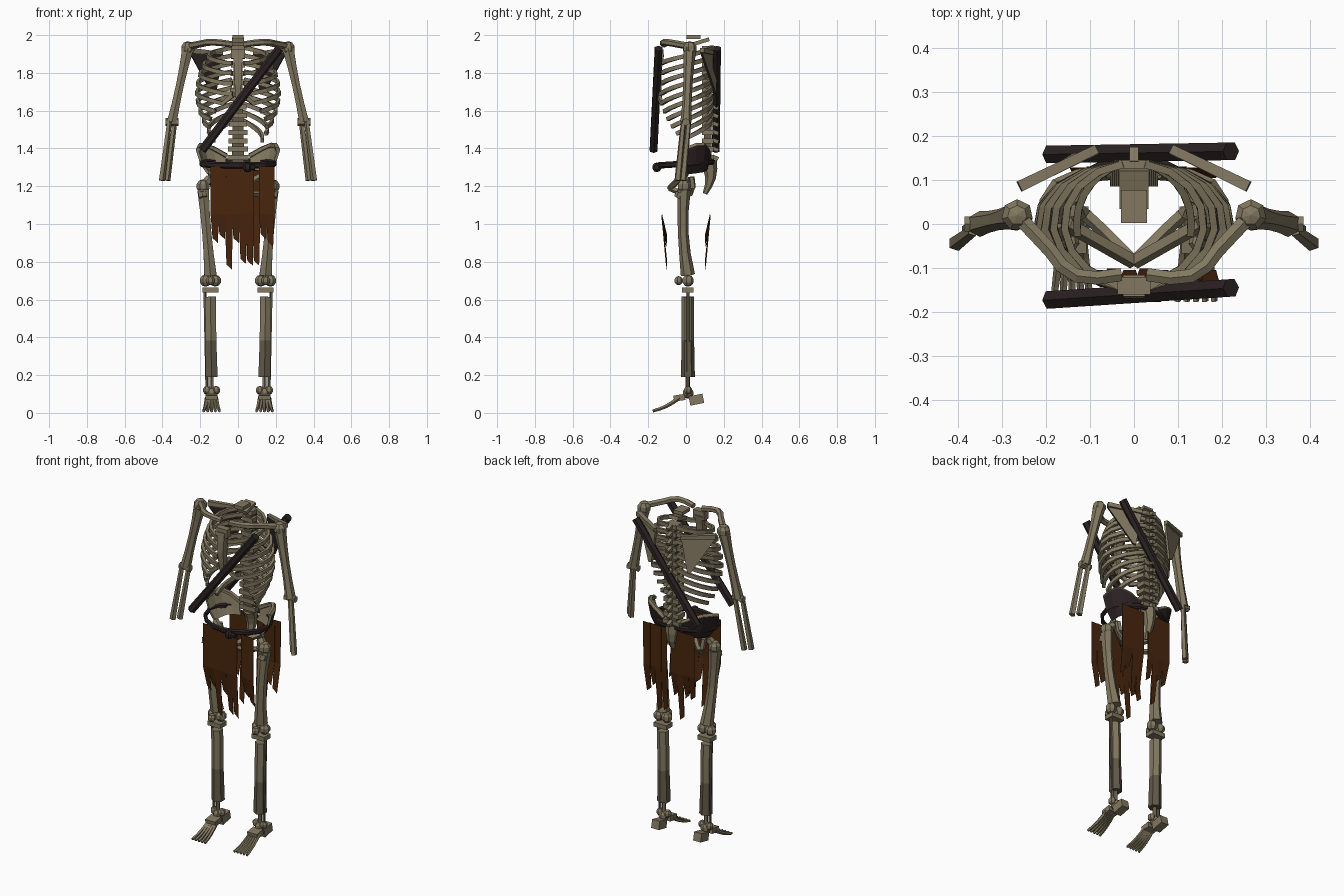
import bpy, bmesh, math
from mathutils import Vector, Matrix

if "Cube" in bpy.data.objects:
    bpy.data.objects.remove(bpy.data.objects["Cube"])


def material(name, *rgb):
    mat = bpy.data.materials.new(name)
    mat.use_nodes = True
    mat.diffuse_color = (*rgb, 1)
    mat.node_tree.nodes["Principled BSDF"].inputs["Base Color"].default_value = (*rgb, 1)
    return mat


bone = material("old bone", .225, .19, .118)
stain = material("stained bone", .12, .1, .065)
leather = material("dark leather", .024, .016, .016)
cloth = material("torn brown cloth", .066, .019, .004)


def add_object(name, mesh_data, materials):
    mesh = bpy.data.meshes.new(name)
    mesh_data.to_mesh(mesh)
    for mat in materials:
        mesh.materials.append(mat)
    bpy.context.collection.objects.link(bpy.data.objects.new(name, mesh))


def finish(name, bm, *materials, rule=None):
    """Store the part; any left part also gets its mirrored right partner."""
    bmesh.ops.recalc_face_normals(bm, faces=bm.faces)
    if rule:
        for face in bm.faces:
            face.material_index = rule(face)
    add_object(name, bm, materials)
    if name.startswith("left_"):
        bmesh.ops.scale(bm, vec=(-1, 1, 1), verts=bm.verts)
        bmesh.ops.reverse_faces(bm, faces=bm.faces)
        add_object(name.replace("left_", "right_"), bm, materials)
    bm.free()


def arc(start, end, bow=(0, 0, 0), steps=4):
    """Points from start to end, pushed sideways by bow in the middle."""
    start, end, bow = Vector(start), Vector(end), Vector(bow)
    return [start.lerp(end, i / steps) + bow * math.sin(math.pi * i / steps) for i in range(steps + 1)]


def tube(name, path, radius, tip=None, flare=0, mat=bone, sides=6, flat=1):
    """Faceted sweep from radius to tip, with flared ends and a squashed width."""
    tip = tip or radius
    last = len(path) - 1
    bm = bmesh.new()
    rings = []
    for i, point in enumerate(path):
        along = (path[min(i + 1, last)] - path[max(i - 1, 0)]).normalized()
        guide = Vector((0, 0, 1)) if abs(along.z) < .9 else Vector((0, 1, 0))
        across = along.cross(guide).normalized()
        up = across.cross(along)
        t = i / last
        r = (radius + (tip - radius) * t) * (1 + flare * (2 * t - 1) ** 2)
        turns = [2 * math.pi * (k + .5) / sides for k in range(sides)]
        rings.append([bm.verts.new(point + r * (across * math.cos(a) * flat + up * math.sin(a))) for a in turns])
    for lower, upper in zip(rings, rings[1:]):
        for k in range(sides):
            n = (k + 1) % sides
            bm.faces.new((lower[k], lower[n], upper[n], upper[k]))
    bm.faces.new(rings[0])
    bm.faces.new(rings[-1])
    finish(name, bm, mat)


def box(name, centre, size, mat=bone, tilt=0):
    bm = bmesh.new()
    place = Matrix.Translation(centre) @ Matrix.Rotation(tilt, 4, "X") @ Matrix.Diagonal((*size, 1))
    bmesh.ops.create_cube(bm, size=1, matrix=place)
    finish(name, bm, mat)


def ball(name, centre, radius, mat=bone):
    bm = bmesh.new()
    place = Matrix.Translation(centre)
    bmesh.ops.create_uvsphere(bm, u_segments=7, v_segments=5, radius=radius, matrix=place)
    finish(name, bm, mat)


def sheet(name, rows, thickness, *materials, rule=None):
    """Rows of points skinned into a thin solid plate."""
    bm = bmesh.new()
    grid = [[bm.verts.new(point) for point in row] for row in rows]
    for upper, lower in zip(grid, grid[1:]):
        for k in range(len(upper) - 1):
            bm.faces.new((upper[k], upper[k + 1], lower[k + 1], lower[k]))
    bmesh.ops.recalc_face_normals(bm, faces=bm.faces)
    bmesh.ops.solidify(bm, geom=bm.faces[:], thickness=thickness)
    finish(name, bm, *materials, rule=rule)


# Joint landmarks on the left side
shoulder = Vector((.265, .02, 1.93))
elbow = Vector((.35, 0, 1.54))
wrist = Vector((.39, -.03, 1.23))
hip = Vector((.185, -.01, 1.2))
knee = Vector((.146, .01, .7))
ankle = Vector((.14, .01, .12))
forward, outward, upward = Vector((0, -1, 0)), Vector((1, 0, 0)), Vector((0, 0, 1))

# Spine of vertebrae, discs and rear spines
for i in range(14):
    centre = Vector((0, .115, 1.93 - .0445 * i))
    width = .07 + .003 * i
    box("vertebra", centre, (width, .06, .026))
    box("disc", centre - upward * .022, (width * .6, .04, .02), stain)
    box("vertebra_spine", centre - forward * .04, (.02, .035, .02), tilt=-.4)
box("lower_neck_vertebra", (0, .08, 1.965), (.065, .09, .02), tilt=.3)
box("upper_neck_vertebra", (0, .04, 1.99), (.06, .075, .02))
tube("sacrum", arc((0, .12, 1.33), (0, .1, 1.16), (0, .02, 0)), .045, .012)

# Breastbone
box("breastbone_top", (0, -.14, 1.9), (.075, .04, .05))
tube("breastbone", arc((0, -.14, 1.9), (0, -.14, 1.67), forward * .01), .035, .02, sides=4)

# Ribs slope steeply down to the front; the lower ones stop short
rib_count, fixed_ribs, rib_steps = 10, 5, 8
for i in range(rib_count):
    width = .13 + .09 * math.sin(math.pi * (i + 1) / rib_count)
    drop = .1 + .013 * i
    sweep = math.pi * (.88 - .065 * max(0, i - fixed_ribs + 1))
    path = []
    for k in range(rib_steps):
        a = .15 + (sweep - .15) * k / (rib_steps - 1)
        height = 1.94 - .042 * i - drop * a / math.pi
        path.append(Vector((width * math.sin(a), .138 * math.cos(a), height)))
    if i < fixed_ribs:
        path.append(Vector((.03, -.145, max(height, 1.68))))
    tube("left_rib", path, .0155, sides=4, flat=.75)

# Shoulder girdle; the blades are dark on the front
blade_root = Vector((.085, .17, 1.9))
blade_corner = Vector((.26, .085, 1.91))
collar = arc((.03, -.115, 1.95), (.19, -.06, 1.955), (.02, -.03, .01))
tube("left_collarbone", collar + [shoulder + upward * .01], .017, .019)
tube("left_shoulder_ridge", arc(blade_root, blade_corner + upward * .01), .015, .018, sides=4)
blade_tip = Vector((.13, .16, 1.69))
sheet("left_shoulder_blade", [(blade_root, blade_corner), (blade_tip - outward * .01, blade_tip + outward * .01)],
      .012, bone, leather, rule=lambda face: int(face.normal.dot(forward) > .3))
ball("left_shoulder", shoulder, .038)

# Arms
tube("left_upper_arm", arc(shoulder, elbow), .026, .022, flare=.35)
tube("left_elbow", arc(elbow - outward * .035, elbow + outward * .035), .02)
spread = (outward + forward) * .014
for name, offset in (("outer", spread), ("inner", -spread)):
    tube("left_forearm_" + name, arc(elbow + offset, wrist + offset), .014, .018, sides=5)

# Pelvis, with dark outer faces on the wings
rim = arc((.06, .12, 1.36), (.21, 0, 1.395), (.04, .03, .04))
brim = arc((.05, .1, 1.29), (.15, 0, 1.27), (.03, .03, 0))
waist = [top.lerp(low, .6) + outward * .012 for top, low in zip(rim, brim)]
outside = Vector((.8, .6, -.4))
sheet("left_hip_wing", [rim, waist, brim], .014, bone, leather,
      rule=lambda face: int(face.normal.dot(outside) > .25))
tube("left_hip_crest", rim, .014, sides=5)
pubis = Vector((0, -.085, 1.19))
tube("left_pubic_bone", arc(brim[-1], pubis), .018, sides=5)
tube("left_seat_bone", arc((.14, .03, 1.25), pubis, (.04, .05, -.06)), .016, sides=5)

# Thighs
ball("left_hip_joint", hip, .037)
tube("left_thigh_neck", arc((.15, 0, 1.24), hip + forward * .03 - upward * .06, outward * .02), .024)
tube("left_thigh_bone", arc(hip - upward * .02, knee + upward * .03, forward * .015), .027, .029, flare=.3)

# Knees
for side in (-1, 1):
    ball("left_knee_knuckle", knee + outward * side * .026, .032)
ball("left_kneecap", knee + forward * .05, .024)
knee_base = knee - upward * .05
box("left_knee_plate", knee_base, (.085, .06, .026))

# Shins, darker below
shin_top = knee_base - upward * .035
shin_middle = shin_top.lerp(ankle, .47)
shin_end = ankle + upward * .07
tube("left_shin_upper", arc(shin_top, shin_middle), .033)
tube("left_shin_lower", arc(shin_middle, shin_end), .033, .037, mat=stain)
tube("left_calf_bone", arc(knee_base + outward * .03, ankle + outward * .025), .009, mat=stain, sides=5)

# Feet
tube("left_ankle_shaft", arc(shin_end, ankle), .012)
for side in (-1, 1):
    ball("left_ankle_knuckle", ankle + outward * side * .024, .023)
ball("left_ankle", ankle - upward * .015, .03)
box("left_heel", ankle - forward * .045 - upward * .05, (.05, .075, .05), tilt=.2)
midfoot = ankle + forward * .045 - upward * .04
box("left_midfoot", midfoot, (.065, .06, .032), tilt=.15)
for k in range(-2, 3):
    base = midfoot + outward * k * .012
    toe_end = Vector((ankle.x + k * .021, -.175, .01))
    tube("left_toe", arc(base, toe_end, upward * -.01), .012, .008, sides=5)

# Diagonal strap across chest and back
for name, low, high in (("front", -.172, -.145), ("back", .158, .165)):
    tube("strap_" + name, arc((-.19, low, 1.39), (.22, high, 1.93)), .023, mat=leather)

# Belt dipping at the front, with a knot
turns = [math.pi * k / 8 for k in range(17)]
belt = [Vector((.195 * math.cos(a), .145 * math.sin(a), 1.32 + .01 * math.sin(a))) for a in turns]
tube("belt", belt, .017, mat=leather, flat=.6)
knot = Vector((.05, -.155, 1.3))
ball("belt_knot", knot, .026, leather)
tube("belt_tail", arc(knot, knot + outward * .04), .015, mat=leather)

# Ragged skirt strips; front and back split at different places
hems = (.9, .92, .76, .9, .79, .78, .92, .88)
for side, name, split in ((-1, "front", 5), (1, "back", 3)):
    for i, hem in enumerate(hems):
        x = -.145 + .037 * i + (.034 if i > split else 0)
        y = side * (.128 + .003 * (i % 2))
        top = Vector((x, y, 1.305))
        low = Vector((x + .01, y - side * .025, hem))
        middle = Vector((x, y, 1.05))
        rows = [(top, top + outward * .046), (middle, middle + outward * .045),
                (low + upward * .025, low + outward * .028)]
        sheet(name + "_skirt_strip", rows, .002, cloth)
